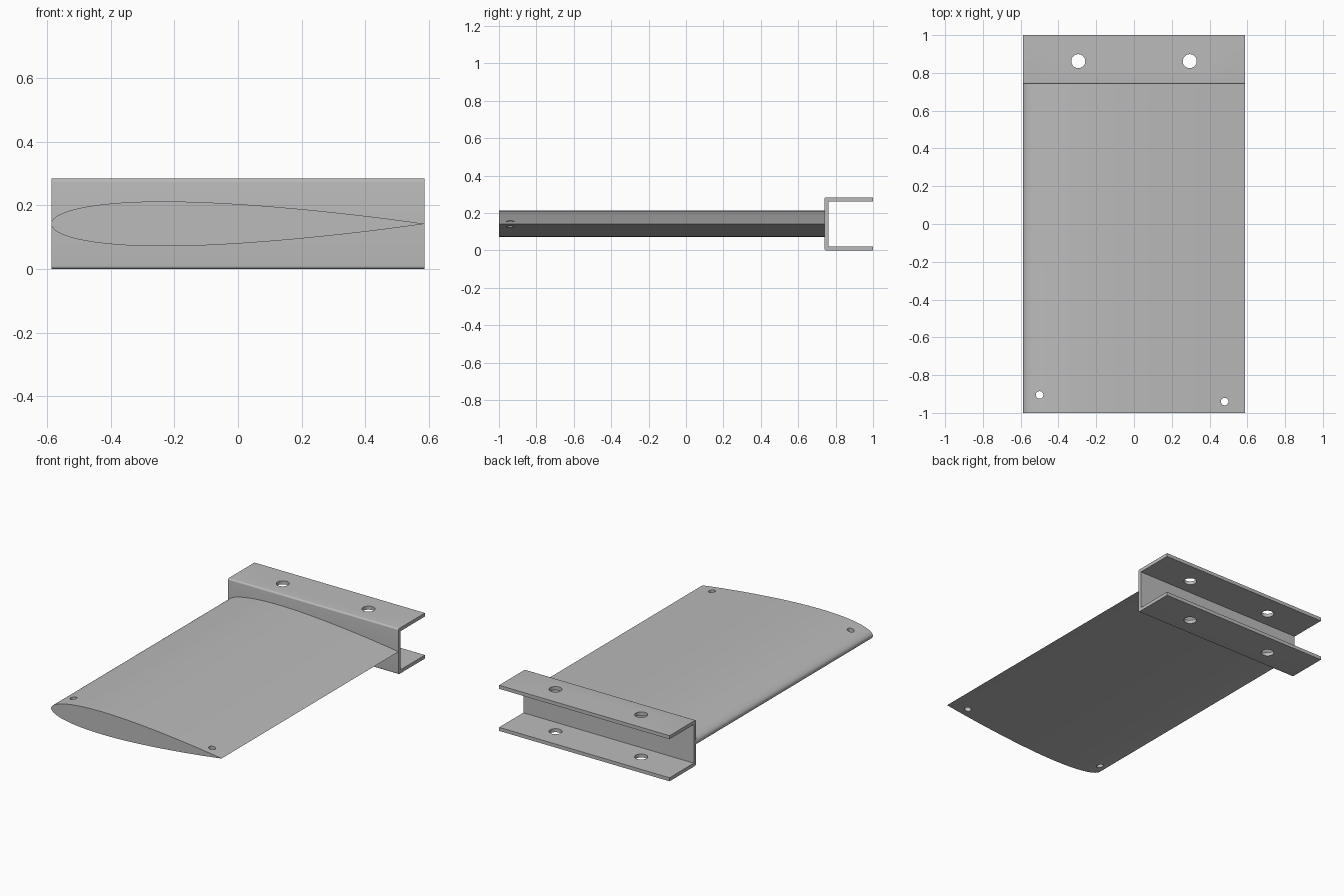
import bpy
import bmesh
import math

if "Cube" in bpy.data.objects:
    bpy.data.objects.remove(bpy.data.objects["Cube"], do_unlink=True)

CHORD, HEIGHT, WALL, FILLET = 1.174, 0.284, 0.022, 0.01
HALF, MID = CHORD / 2, HEIGHT / 2
WEB_Y = 0.74

grey = bpy.data.materials.new("metal grey")
grey.use_nodes = True
colour = (0.5, 0.5, 0.5, 1)
grey.diffuse_color = colour
grey.node_tree.nodes["Principled BSDF"].inputs["Base Color"].default_value = colour


def extrude_profile(name, points, step):
    """Closed prism from a planar outline swept along one vector."""
    bm = bmesh.new()
    face = bm.faces.new([bm.verts.new(p) for p in points])
    swept = bmesh.ops.extrude_face_region(bm, geom=[face])["geom"]
    bmesh.ops.translate(bm, vec=step,
                        verts=[v for v in swept if isinstance(v, bmesh.types.BMVert)])
    bmesh.ops.recalc_face_normals(bm, faces=bm.faces)
    mesh = bpy.data.meshes.new(name)
    bm.to_mesh(mesh)
    bm.free()
    obj = bpy.data.objects.new(name, mesh)
    bpy.context.collection.objects.link(obj)
    mesh.materials.append(grey)
    return obj


def drill(obj, holes, radius):
    """Cut vertical through holes, then discard the cutters."""
    bpy.ops.object.select_all(action="DESELECT")
    for x, y in holes:
        bpy.ops.mesh.primitive_cylinder_add(vertices=32, radius=radius, depth=1,
                                            location=(x, y, MID))
        cutter = bpy.context.object
        cutter.hide_render = True
        cutter.data.materials.append(grey)
        bpy.context.view_layer.objects.active = obj
        mod = obj.modifiers.new("hole", "BOOLEAN")
        mod.operation, mod.solver, mod.object = "DIFFERENCE", "EXACT", cutter
        bpy.ops.object.modifier_apply(modifier=mod.name)
        bpy.data.objects.remove(cutter, do_unlink=True)
    obj.select_set(True)
    bpy.context.view_layer.objects.active = obj
    bpy.ops.object.shade_smooth_by_angle(angle=math.radians(30))


def foil_half_thickness(t):
    """Symmetric wing section, twelve percent thick, closed trailing edge."""
    return 0.6 * CHORD * (0.2969 * math.sqrt(t) - 0.126 * t - 0.3516 * t**2
                          + 0.2843 * t**3 - 0.1036 * t**4)


# Wing blade: round leading edge at -x, sharp trailing edge at +x
N = 40
stations = [(1 - math.cos(math.pi * i / N)) / 2 for i in range(N + 1)]
upper = [(t * CHORD - HALF, MID + foil_half_thickness(t)) for t in stations]
lower = [(x, 2 * MID - z) for x, z in reversed(upper[1:-1])]
blade = extrude_profile("wing_blade", [(x, -1, z) for x, z in upper + lower],
                        (0, WEB_Y + 0.005 + 1, 0))
drill(blade, [(-0.5, -0.905), (0.48, -0.94)], 0.02)


# Mounting channel: C section open to the back, with rounded outer corners
def corner(z_centre, start):
    return [(WEB_Y + FILLET + FILLET * math.cos(a), z_centre + FILLET * math.sin(a))
            for a in (math.radians(start + 15 * i) for i in range(7))]


section = [(1, HEIGHT)] + corner(HEIGHT - FILLET, 90) + corner(FILLET, 180)
section += [(1, 0), (1, WALL), (WEB_Y + WALL, WALL),
            (WEB_Y + WALL, HEIGHT - WALL), (1, HEIGHT - WALL)]
channel = extrude_profile("mounting_channel", [(-HALF, y, z) for y, z in section],
                          (CHORD, 0, 0))
drill(channel, [(-0.295, 0.862), (0.295, 0.862)], 0.037)
